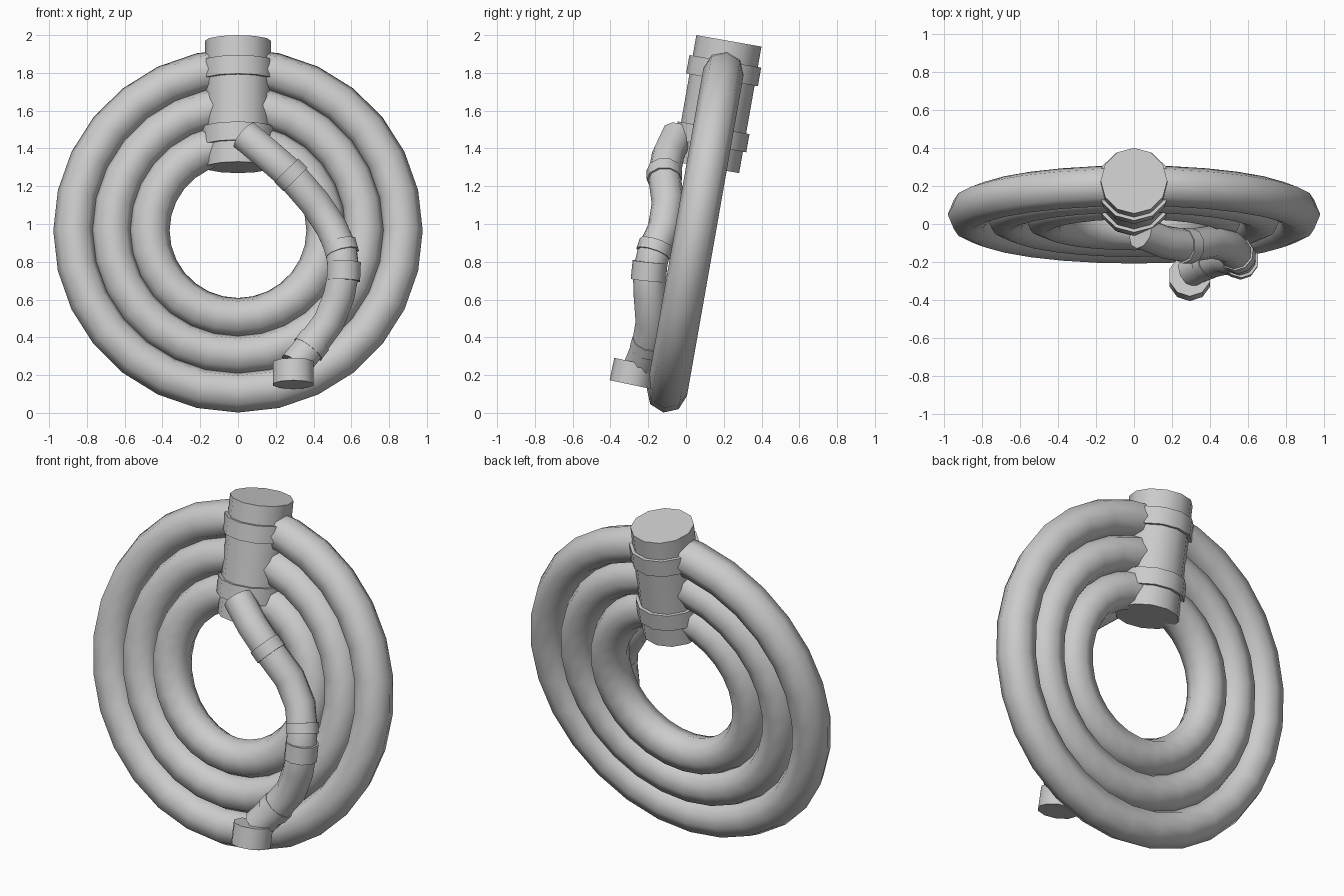
import bpy, bmesh, math
from mathutils import Vector, Matrix

if "Cube" in bpy.data.objects:
    bpy.data.objects.remove(bpy.data.objects["Cube"])

grey = bpy.data.materials.new("plain grey")
grey.diffuse_color = (0.6, 0.6, 0.6, 1)
grey.use_nodes = True
grey.node_tree.nodes["Principled BSDF"].inputs["Base Color"].default_value = grey.diffuse_color

# the whole coil leans back 10 degrees
LEAN = Matrix.Translation((0, 0.05, 0.965)) @ Matrix.Rotation(math.radians(-10), 4, 'X')


def finish(bm, name, matrix=None):
    bmesh.ops.recalc_face_normals(bm, faces=bm.faces)
    me = bpy.data.meshes.new(name)
    bm.to_mesh(me)
    bm.free()
    if matrix:
        me.transform(matrix)
    me.materials.append(grey)
    ob = bpy.data.objects.new(name, me)
    bpy.context.collection.objects.link(ob)
    bpy.ops.object.select_all(action='DESELECT')
    ob.select_set(True)
    bpy.context.view_layer.objects.active = ob
    bpy.ops.object.shade_smooth_by_angle(angle=math.radians(48))
    return ob


def ring_torus(name, R, r, seg=28, sides=8):
    bm = bmesh.new()
    rows = []
    for i in range(seg):
        a = math.tau * i / seg
        rows.append([bm.verts.new(((R + r * math.cos(b)) * math.cos(a), r * math.sin(b),
                                   (R + r * math.cos(b)) * math.sin(a)))
                     for b in (math.tau * j / sides for j in range(sides))])
    for i in range(seg):
        p, q = rows[i], rows[(i + 1) % seg]
        for j in range(sides):
            k = (j + 1) % sides
            bm.faces.new((p[j], p[k], q[k], q[j]))
    return finish(bm, name, LEAN)


def sweep(name, path, r, sides, matrix=None):
    """Capped round tube along a list of points."""
    pts = [Vector(p) for p in path]
    bm = bmesh.new()
    rows = []
    for i, p in enumerate(pts):
        t = (pts[min(i + 1, len(pts) - 1)] - pts[max(i - 1, 0)]).normalized()
        u = Vector((0, 1, 0))
        u = (u - t * u.dot(t)).normalized()
        v = t.cross(u)
        rows.append([bm.verts.new(p + r * (u * math.cos(a) + v * math.sin(a)))
                     for a in (math.tau * j / sides for j in range(sides))])
    for p, q in zip(rows, rows[1:]):
        for j in range(sides):
            k = (j + 1) % sides
            bm.faces.new((p[j], p[k], q[k], q[j]))
    bm.faces.new(rows[0])
    bm.faces.new(rows[-1])
    return finish(bm, name, matrix)


# three nested loops
for n, R in (("outer", 0.87), ("middle", 0.67), ("inner", 0.47)):
    ring_torus(n + "_loop", R, 0.108)

# binding sleeve and its two bands
sweep("binding_sleeve", [(0, 0, 0.34), (0, 0, 1.02)], 0.175, 12, LEAN)
sweep("upper_band", [(0, 0, 0.81), (0, 0, 0.91)], 0.193, 12, LEAN)
sweep("lower_band", [(0, 0, 0.455), (0, 0, 0.553)], 0.193, 12, LEAN)

# loose end hanging over the front
path = [(0.035, -0.045, 1.47), (0.16, -0.095, 1.365), (0.28, -0.115, 1.26), (0.41, -0.095, 1.11),
        (0.495, -0.115, 0.98), (0.545, -0.165, 0.87), (0.56, -0.195, 0.75), (0.535, -0.19, 0.62),
        (0.48, -0.18, 0.48), (0.39, -0.20, 0.36), (0.30, -0.245, 0.25)]
sweep("loose_end", path, 0.087, 10)

# thin collars around the loose end
pts = [Vector(p) for p in path]
for i, half in ((2, 0.035), (5, 0.03), (6, 0.05), (9, 0.03)):
    d = (pts[i + 1] - pts[i - 1]).normalized() * half
    sweep("loose_end_collar", [pts[i] - d, pts[i] + d], 0.093, 10)

# end cap
sweep("end_cap", [(0.293, -0.295, 0.15), (0.293, -0.27, 0.268)], 0.112, 10)
